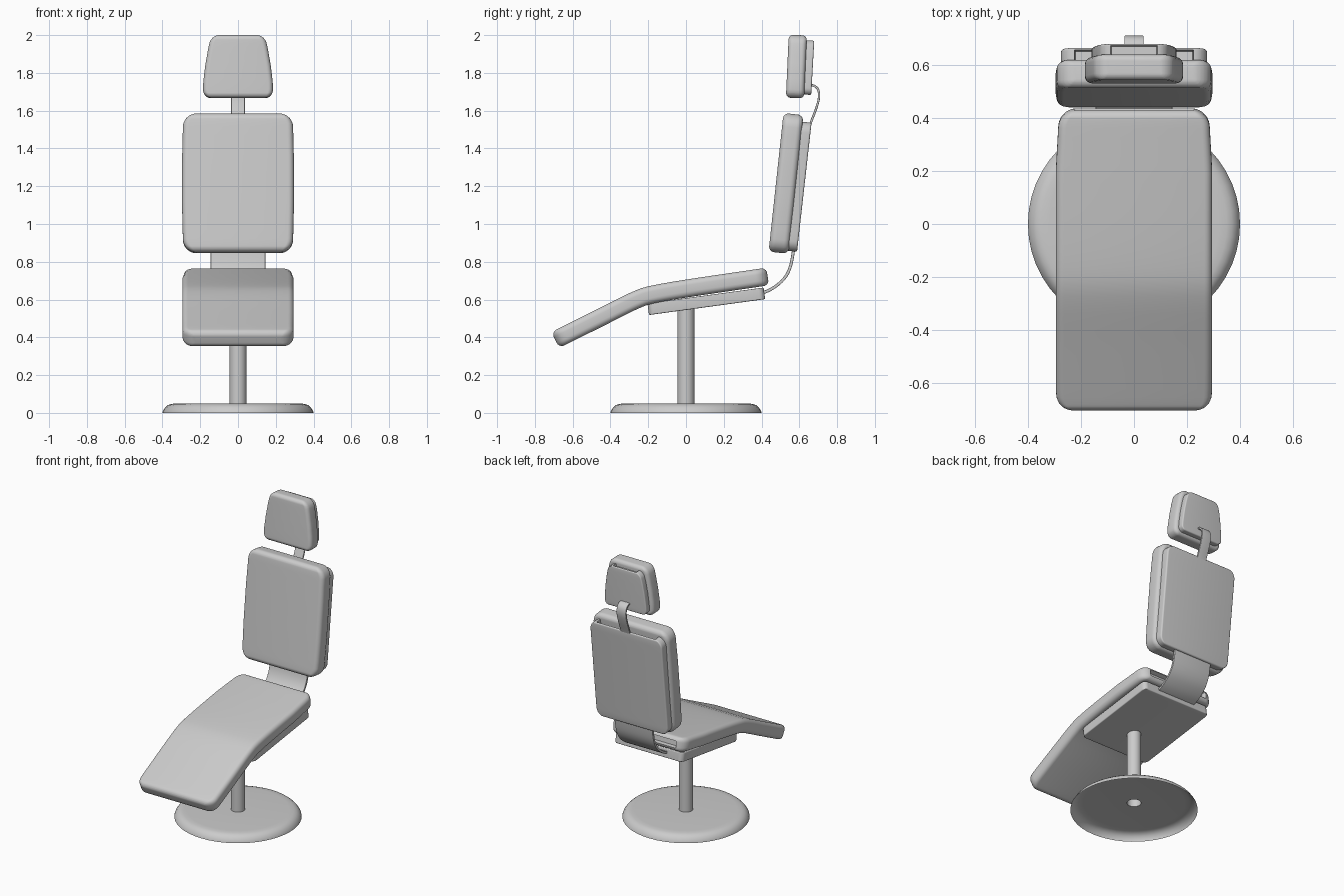
import bpy, bmesh, math
from mathutils import Vector

if "Cube" in bpy.data.objects:
    bpy.data.objects.remove(bpy.data.objects["Cube"])


def finish(name, bm, angle=40):
    bmesh.ops.recalc_face_normals(bm, faces=bm.faces)
    me = bpy.data.meshes.new(name)
    bm.to_mesh(me)
    bm.free()
    ob = bpy.data.objects.new(name, me)
    bpy.context.collection.objects.link(ob)
    bpy.ops.object.select_all(action='DESELECT')
    ob.select_set(True)
    bpy.context.view_layer.objects.active = ob
    bpy.ops.object.shade_smooth_by_angle(angle=math.radians(angle))
    return ob


def smooth_path(pts, n=16):
    # Catmull-Rom through side-view (y, z) points
    p = [Vector(q) for q in pts]
    p = [2 * p[0] - p[1]] + p + [2 * p[-1] - p[-2]]
    out = []
    for a, b, c, d in zip(p, p[1:], p[2:], p[3:]):
        for i in range(n):
            t = i / n
            out.append(0.5 * (2 * b + (c - a) * t + (2 * a - 5 * b + 4 * c - d) * t * t
                              + (3 * b - a - 3 * c + d) * t ** 3))
    return out + [p[-2]]


def at_length(path, s):
    for a, b in zip(path, path[1:]):
        seg = (b - a).length
        if s <= seg:
            break
        s -= seg
    t = (b - a).normalized()
    return a + t * s, t


def lerp_list(vals, t):
    x = t * (len(vals) - 1)
    i = min(int(x), len(vals) - 2)
    return vals[i] + (vals[i + 1] - vals[i]) * (x - i)


def slab(name, pts, widths, half, plan_r, edge_r, mid=12, k=5):
    """Rounded pad: follows a side-view path, half widths listed along its length."""
    path = smooth_path(pts)
    total = sum((b - a).length for a, b in zip(path, path[1:]))
    ends = {round(r * (1 - math.cos(math.pi / 2 * i / 7)), 5)
            for r in (plan_r, edge_r) for i in range(8)}
    m = max(ends)
    stations = sorted(ends | {total - e for e in ends}
                      | {m + (total - 2 * m) * i / mid for i in range(1, mid)})

    def drop(r, d):
        u = max(0, r - d)
        return r - math.sqrt(max(0, r * r - u * u))

    bm = bmesh.new()
    rings = []
    for s in stations:
        d = max(0, min(s, total - s))
        w = lerp_list(widths, s / total) - drop(plan_r, d)
        h = half - drop(edge_r, d)
        rc = max(h - (half - edge_r), 0.15 * edge_r)
        c, t = at_length(path, s)
        n = Vector((-t.y, t.x))
        ring = []
        for q, (sx, sn) in enumerate(((1, 1), (-1, 1), (-1, -1), (1, -1))):
            for i in range(k + 1):
                a = math.pi / 2 * (q + i / k)
                o = c + n * (sn * (h - rc) + rc * math.sin(a))
                ring.append(bm.verts.new((sx * (w - rc) + rc * math.cos(a), o.x, o.y)))
        rings.append(ring)
    for r0, r1 in zip(rings, rings[1:]):
        for i in range(len(r0)):
            j = (i + 1) % len(r0)
            bm.faces.new((r0[i], r0[j], r1[j], r1[i]))
    bm.faces.new(rings[0])
    bm.faces.new(rings[-1])
    return finish(name, bm)


def lathe(name, profile, segs=48):
    bm = bmesh.new()
    vs = [bm.verts.new((r, 0, z)) for r, z in profile]
    es = [bm.edges.new(e) for e in zip(vs, vs[1:])]
    bmesh.ops.spin(bm, geom=vs + es, cent=(0, 0, 0), axis=(0, 0, 1),
                   angle=2 * math.pi, steps=segs, use_duplicate=False)
    bmesh.ops.remove_doubles(bm, verts=bm.verts, dist=1e-4)
    return finish(name, bm, 50)


# Pedestal: hollow base shell and tube column
lathe("base", [(0.4, 0), (0.397, 0.012), (0.385, 0.03), (0.37, 0.042), (0.35, 0.048),
               (0.32, 0.05), (0.045, 0.05)])
lathe("column", [(0.045, 0.05), (0.045, 0.57)], 32)

# Seat with sloping leg rest, and its support plate
slab("seat_cushion", [(-0.692, 0.386), (-0.455, 0.504), (-0.33, 0.567), (-0.26, 0.6),
                      (-0.19, 0.624), (0, 0.658), (0.433, 0.722)],
     [0.293, 0.295, 0.295, 0.295, 0.295, 0.282], 0.047, 0.065, 0.03, mid=30)
slab("seat_plate", [(-0.2, 0.549), (0.415, 0.633)], [0.262, 0.262], 0.031, 0.03, 0.006)

# Backrest and its rear plate
slab("back_cushion", [(0.49, 0.848), (0.569, 1.582)], [0.29, 0.296, 0.296, 0.29],
     0.053, 0.07, 0.03)
slab("back_plate", [(0.553, 0.857), (0.63, 1.54)], [0.275, 0.275], 0.035, 0.055, 0.01)

# Tapered headrest and its rear plate
slab("head_cushion", [(0.577, 1.667), (0.592, 2.0)], [0.186, 0.184, 0.174, 0.16, 0.142],
     0.048, 0.045, 0.025)
slab("head_plate", [(0.634, 1.685), (0.65, 1.972)], [0.162, 0.158, 0.15, 0.138, 0.12],
     0.029, 0.035, 0.008)

# Curved flat straps joining seat, back and headrest
slab("back_strap", [(0.37, 0.628), (0.418, 0.64), (0.47, 0.667), (0.52, 0.712),
                    (0.55, 0.767), (0.566, 0.84), (0.572, 0.9)],
     [0.145, 0.145], 0.008, 0.004, 0.003, mid=24)
slab("neck_strap", [(0.65, 1.5), (0.662, 1.54), (0.69, 1.614), (0.704, 1.67),
                    (0.699, 1.712), (0.675, 1.733), (0.64, 1.736)],
     [0.036, 0.036], 0.006, 0.003, 0.003, mid=24)
